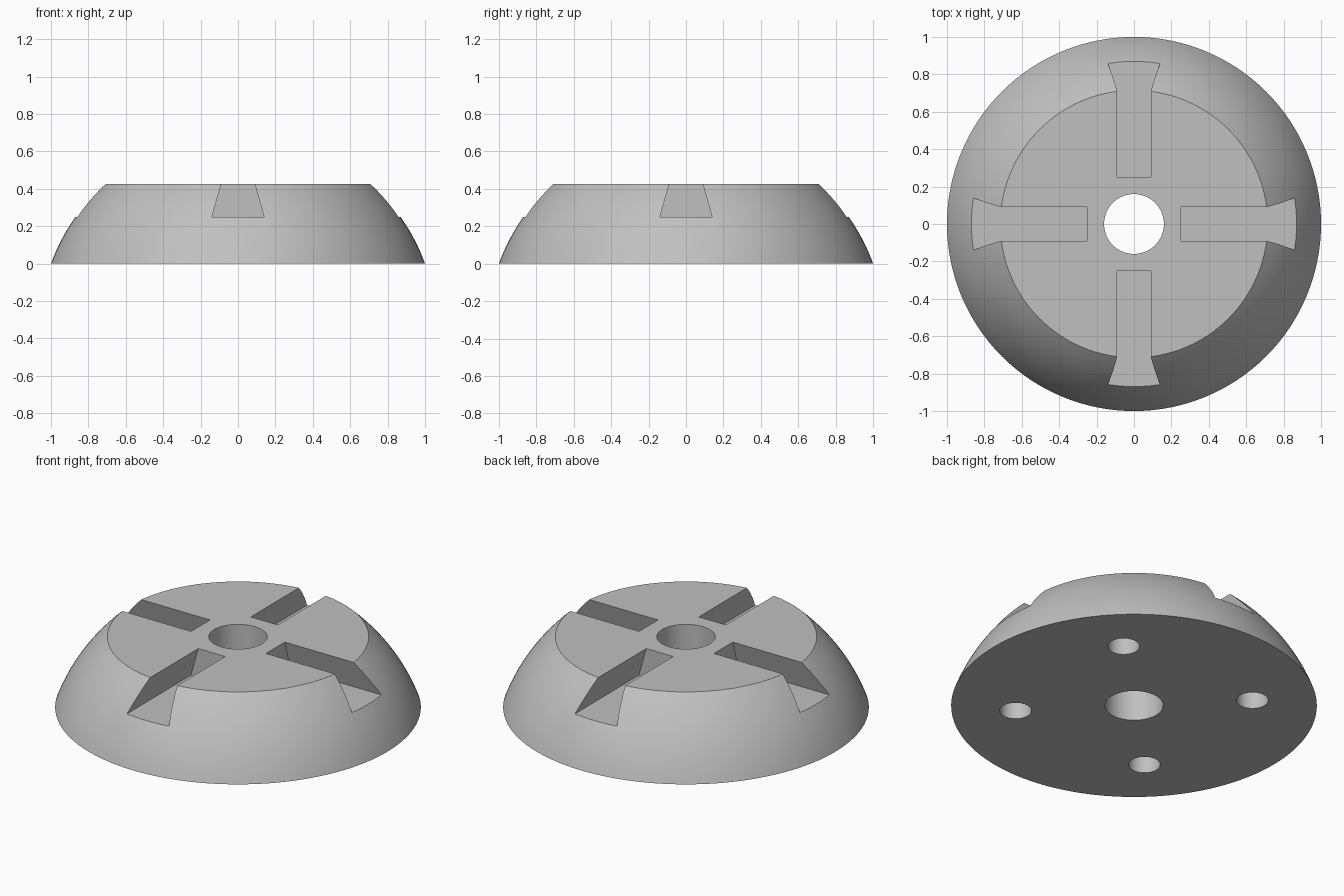
import bpy
import bmesh
import math
from mathutils import Matrix

cube = bpy.data.objects.get("Cube")
if cube:
    bpy.data.objects.remove(cube, do_unlink=True)

HEIGHT = 0.425        # flat top
SPHERE_Z = -0.363     # centre of the sphere that shapes the dome
SPHERE_R = math.hypot(1, SPHERE_Z)
SLOT_FLOOR = 0.25

grey = bpy.data.materials.new("light grey")
grey.use_nodes = True
colour = (0.53, 0.53, 0.53, 1)
grey.diffuse_color = colour
grey.node_tree.nodes["Principled BSDF"].inputs["Base Color"].default_value = colour


def make_object(name, bm):
    bmesh.ops.recalc_face_normals(bm, faces=bm.faces)
    mesh = bpy.data.meshes.new(name)
    bm.to_mesh(mesh)
    bm.free()
    mesh.materials.append(grey)
    obj = bpy.data.objects.new(name, mesh)
    bpy.context.collection.objects.link(obj)
    return obj


def dome(name, rings=14, segments=128):
    """Stack of circles following a sphere, capped flat at both ends."""
    bm = bmesh.new()
    loops = []
    for i in range(rings + 1):
        z = HEIGHT * i / rings
        r = math.sqrt(SPHERE_R ** 2 - (z - SPHERE_Z) ** 2)
        loops.append([bm.verts.new((r * math.cos(a), r * math.sin(a), z))
                      for a in (math.tau * k / segments for k in range(segments))])
    for low, high in zip(loops, loops[1:]):
        for k in range(segments):
            n = (k + 1) % segments
            bm.faces.new((low[k], low[n], high[n], high[k]))
    bm.faces.new(loops[0])
    bm.faces.new(loops[-1])
    return make_object(name, bm)


def cylinder(name, radius, z0, z1, x=0, y=0):
    bm = bmesh.new()
    bmesh.ops.create_cone(bm, cap_ends=True, segments=64, radius1=radius, radius2=radius,
                          depth=z1 - z0, matrix=Matrix.Translation((x, y, (z0 + z1) / 2)))
    return make_object(name, bm)


def dovetail(name, angle):
    """Trapezoid section, wide at the floor, running outward past the rim."""
    bm = bmesh.new()
    section = [(-0.14, SLOT_FLOOR), (0.14, SLOT_FLOOR), (0.04, 0.6), (-0.04, 0.6)]
    face = bm.faces.new([bm.verts.new((0.25, y, z)) for y, z in section])
    new = bmesh.ops.extrude_face_region(bm, geom=[face])["geom"]
    bmesh.ops.translate(bm, vec=(0.95, 0, 0),
                        verts=[v for v in new if isinstance(v, bmesh.types.BMVert)])
    bmesh.ops.rotate(bm, verts=bm.verts, matrix=Matrix.Rotation(angle, 3, "Z"))
    return make_object(name, bm)


# Domed body with its cutters: centre bore, four slots, four blind holes below
body = dome("domed_body")
cutters = [cylinder("centre_bore", 0.16, -0.2, 0.7)]
for i in range(4):
    angle = i * math.pi / 2
    cutters.append(dovetail(f"slot_cutter_{i}", angle))
    diagonal = angle + math.pi / 4
    cutters.append(cylinder(f"bolt_hole_cutter_{i}", 0.087, -0.2, 0.25,
                            0.65 * math.cos(diagonal), 0.65 * math.sin(diagonal)))

bpy.ops.object.select_all(action="DESELECT")
body.select_set(True)
bpy.context.view_layer.objects.active = body
for cutter in cutters:
    cutter.hide_render = True
    mod = body.modifiers.new(cutter.name, "BOOLEAN")
    mod.operation = "DIFFERENCE"
    mod.solver = "EXACT"
    mod.object = cutter
    bpy.ops.object.modifier_apply(modifier=mod.name)
    bpy.data.objects.remove(cutter, do_unlink=True)

bpy.ops.object.shade_smooth_by_angle(angle=math.radians(25))
